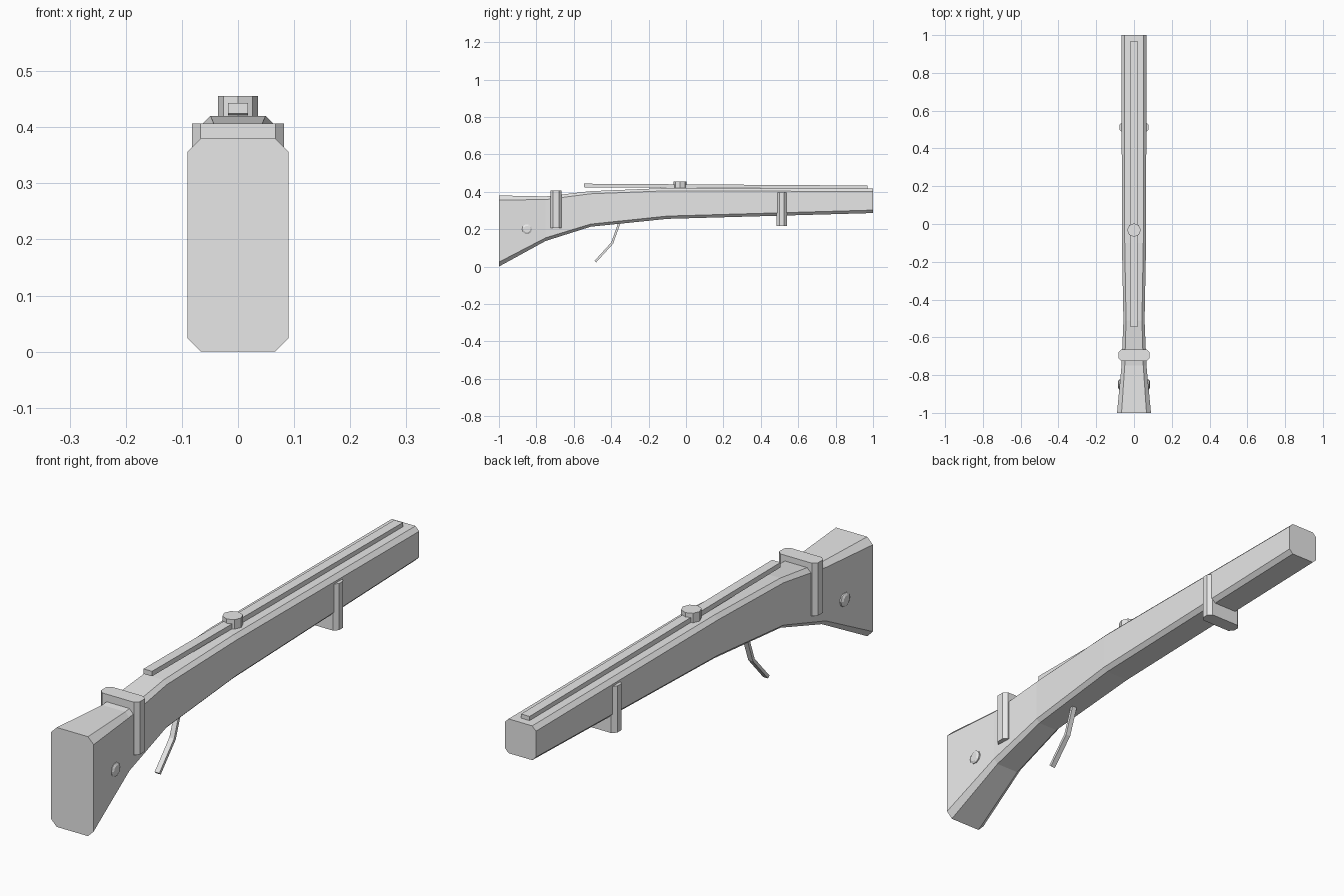
import bpy, bmesh, math
from mathutils import Vector

if "Cube" in bpy.data.objects:
    bpy.data.objects.remove(bpy.data.objects["Cube"])

grey = bpy.data.materials.new("plain grey")
grey.diffuse_color = (0.8, 0.8, 0.8, 1)
grey.use_nodes = True
grey.node_tree.nodes["Principled BSDF"].inputs["Base Color"].default_value = grey.diffuse_color


def loft(name, rings):
    """Skin a list of equal-length point rings and cap both ends."""
    bm = bmesh.new()
    vs = [[bm.verts.new(p) for p in r] for r in rings]
    n = len(rings[0])
    for a, b in zip(vs, vs[1:]):
        for i in range(n):
            j = (i + 1) % n
            bm.faces.new((a[i], a[j], b[j], b[i]))
    bm.faces.new(vs[0])
    bm.faces.new(vs[-1])
    bmesh.ops.recalc_face_normals(bm, faces=bm.faces)
    me = bpy.data.meshes.new(name)
    bm.to_mesh(me)
    bm.free()
    me.materials.append(grey)
    ob = bpy.data.objects.new(name, me)
    bpy.context.collection.objects.link(ob)
    return ob


def octagon(w, lo, hi, c):
    """Chamfered rectangle: half width w, from lo to hi, chamfer c."""
    half = [(w - c, lo), (w, lo + c), (w, hi - c), (w - c, hi)]
    return half + [(-x, z) for x, z in reversed(half)]


# stock: y, half width, bottom, top, chamfer
stations = [(-1.0, 0.09, 0.0, 0.38, 0.024),
            (-0.75, 0.066, 0.137, 0.375, 0.017),
            (-0.51, 0.056, 0.213, 0.403, 0.014),
            (-0.1, 0.064, 0.255, 0.42, 0.015),
            (1.0, 0.066, 0.286, 0.417, 0.016)]
loft("stock", [[(x, y, z) for x, z in octagon(w, lo, hi, c)]
               for y, w, lo, hi, c in stations])

# rear and front clamps: upright chamfered blocks through the stock
for name, y0, y1, w, z0, z1 in [("rear_clamp", -0.725, -0.665, 0.082, 0.205, 0.407),
                                ("front_clamp", 0.485, 0.54, 0.077, 0.217, 0.395)]:
    loft(name, [[(x, y, z) for x, y in octagon(w, y0, y1, 0.015)] for z in (z0, z1)])

# top rail
loft("top_rail", [[(-0.018, y, lo), (0.018, y, lo), (0.018, y, hi), (-0.018, y, hi)]
                  for y, lo, hi in [(-0.545, 0.424, 0.443), (0.97, 0.414, 0.433)]])


def circle(r, n):
    return [(r * math.cos(2 * math.pi * i / n), r * math.sin(2 * math.pi * i / n))
            for i in range(n)]


# round nut on the rail
loft("nut", [[(x, y - 0.032, z) for x, y in circle(0.036, 8)] for z in (0.41, 0.456)])

# bevelled side pins
for side, label in ((-1, "left"), (1, "right")):
    loft("pin_" + label, [[(side * x, -0.85 + u, 0.2 + v) for u, v in circle(r, 10)]
                          for x, r in [(0.06, 0.027), (0.079, 0.027), (0.084, 0.018)]])

# bent trigger lever
t, hw = 0.006, 0.01
path = [Vector(p) for p in [(-0.35, 0.25), (-0.395, 0.125), (-0.485, 0.026)]]
rings = []
for i, p in enumerate(path):
    d = (path[min(i + 1, 2)] - path[max(i - 1, 0)]).normalized()
    n = Vector((-d.y, d.x)) * t
    a, b = p + n, p - n
    rings.append([(-hw, a.x, a.y), (hw, a.x, a.y), (hw, b.x, b.y), (-hw, b.x, b.y)])
loft("trigger", rings)
